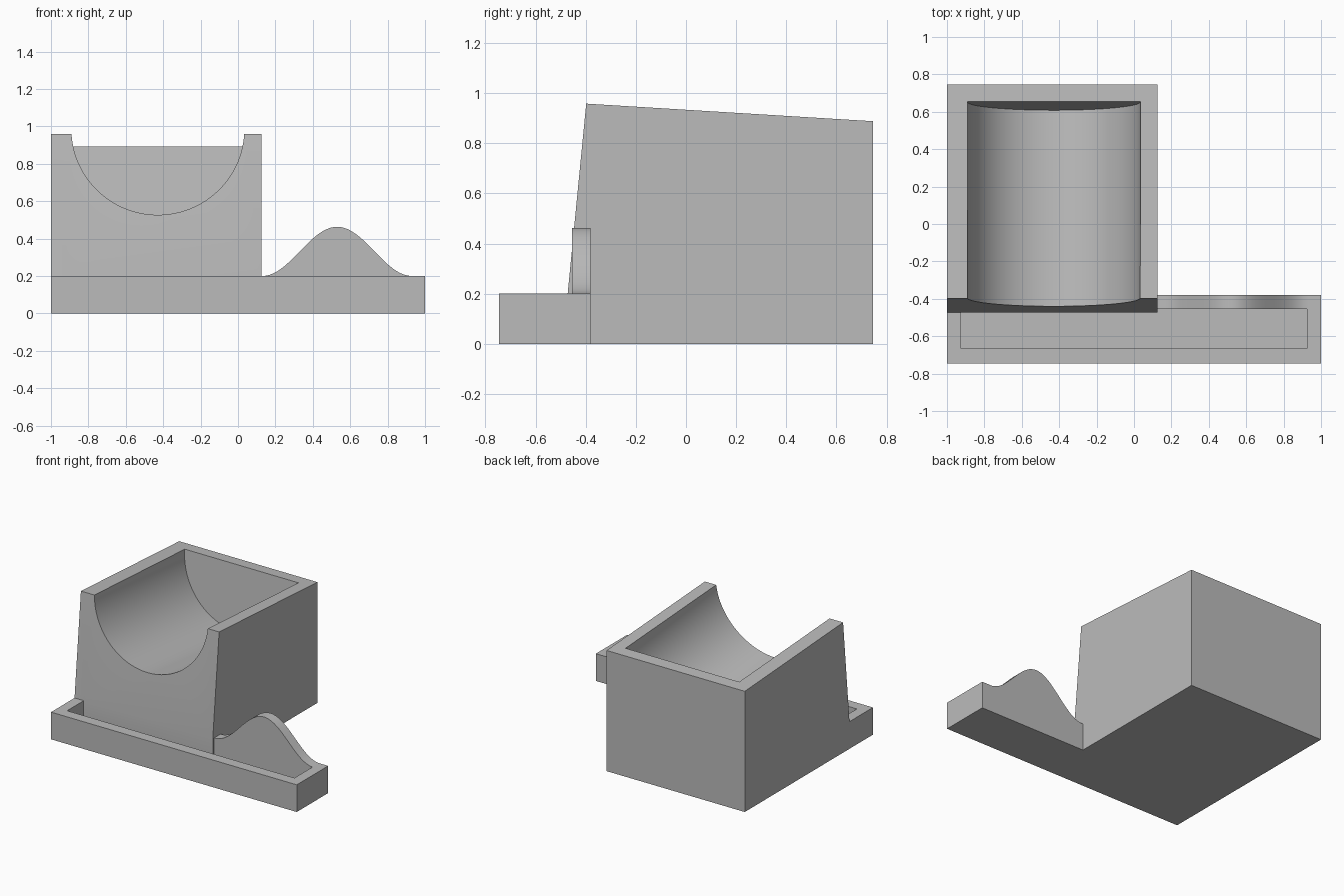
import bpy, bmesh, math
from mathutils import Matrix, Vector

cube = bpy.data.objects.get("Cube")
if cube:
    bpy.data.objects.remove(cube, do_unlink=True)

grey = bpy.data.materials.new("plain_grey")
grey.use_nodes = True
COLOR = (0.5, 0.5, 0.5, 1)
grey.diffuse_color = COLOR
grey.node_tree.nodes["Principled BSDF"].inputs["Base Color"].default_value = COLOR


def prism(name, points, sweep):
    """Extrude a closed outline of 3D points along a sweep vector."""
    bm = bmesh.new()
    face = bm.faces.new([bm.verts.new(p) for p in points])
    ext = bmesh.ops.extrude_face_region(bm, geom=[face])
    moved = [g for g in ext["geom"] if isinstance(g, bmesh.types.BMVert)]
    bmesh.ops.translate(bm, verts=moved, vec=Vector(sweep))
    bmesh.ops.recalc_face_normals(bm, faces=bm.faces)
    mesh = bpy.data.meshes.new(name)
    bm.to_mesh(mesh)
    bm.free()
    mesh.materials.append(grey)
    obj = bpy.data.objects.new(name, mesh)
    bpy.context.collection.objects.link(obj)
    return obj


def combine(target, other, operation):
    """Apply a boolean and remove the second solid."""
    mod = target.modifiers.new(operation.title(), "BOOLEAN")
    mod.operation, mod.object, mod.solver = operation, other, "EXACT"
    bpy.context.view_layer.update()
    bpy.context.view_layer.objects.active = target
    bpy.ops.object.modifier_apply(modifier=mod.name)
    bpy.data.objects.remove(other, do_unlink=True)


BACK, FRONT, RIM = 0.745, -0.745, 0.2
TRAY_BACK, POCKET_BACK = -0.38, -0.455

# Tray, with its back wall rising into a smooth hump
tray = prism("tray", [(-1, FRONT, 0), (1, FRONT, 0), (1, FRONT, RIM), (-1, FRONT, RIM)],
             (0, TRAY_BACK - FRONT, 0))
MID, HALF, RISE, STEPS = 0.53, 0.4, 0.263, 40
crest = [(MID + HALF * t, POCKET_BACK, RIM + RISE * (1 + math.cos(math.pi * t)) / 2)
         for t in (1 - 2 * i / STEPS for i in range(STEPS + 1))]
hump = prism("hump", [(MID - HALF, POCKET_BACK, 0.1), (MID + HALF, POCKET_BACK, 0.1)] + crest,
             (0, TRAY_BACK - POCKET_BACK, 0))
combine(tray, hump, "UNION")

# Pocket along the tray
pocket = prism("pocket", [(-0.925, -0.665, 0.07), (0.925, -0.665, 0.07),
                          (0.925, POCKET_BACK, 0.07), (-0.925, POCKET_BACK, 0.07)], (0, 0, 0.3))
combine(tray, pocket, "DIFFERENCE")

# Block with a leaning front and a sloping top
block = prism("holder", [(-1, -0.472, 0), (-1, -0.472, RIM), (-1, -0.398, 0.958),
                         (-1, BACK, 0.888), (-1, BACK, 0)], (1.125, 0, 0))

# Round trough, square to the leaning front
R = 0.4625
outline = [(R * math.cos(a), -0.2, R * math.sin(a))
           for a in (math.pi * (1 + i / 64) for i in range(65))]
outline += [(R, -0.2, 0.5), (-R, -0.2, 0.5)]
trough = prism("trough", outline, (0, 1.256, 0))
lean = math.atan2(0.074, 0.758)
trough.data.transform(Matrix.Translation((-0.4285, -0.398, 0.9875)) @ Matrix.Rotation(-lean, 4, "X"))
combine(block, trough, "DIFFERENCE")

# One solid body
combine(block, tray, "UNION")
block.name = "holder_with_tray"
bpy.ops.object.select_all(action="DESELECT")
block.select_set(True)
bpy.context.view_layer.objects.active = block
bpy.ops.object.shade_smooth_by_angle(angle=math.radians(30))
